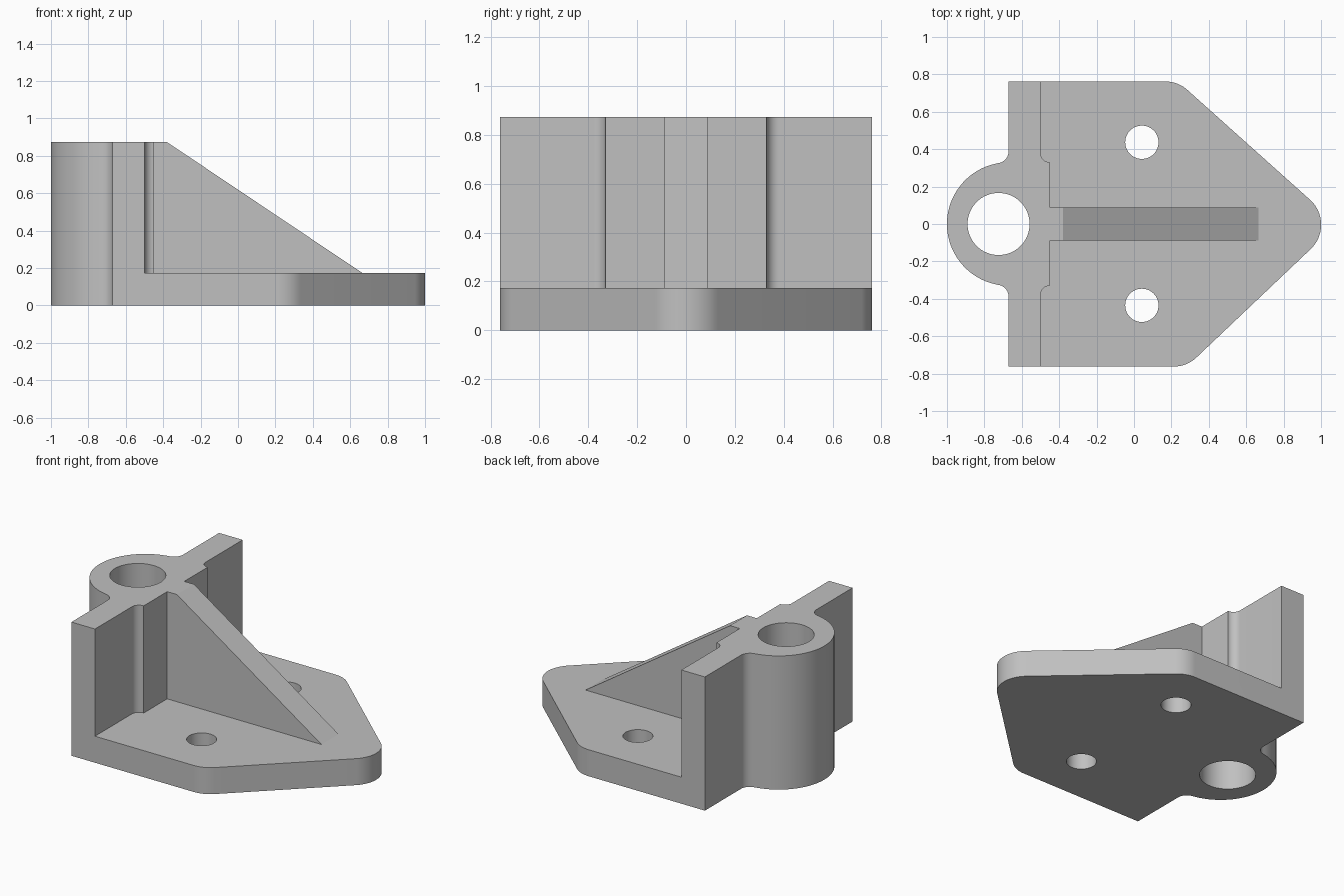
import bpy, bmesh, math
from mathutils import Vector

if "Cube" in bpy.data.objects:
    bpy.data.objects.remove(bpy.data.objects["Cube"])

HEIGHT, BASE = 0.873, 0.173

grey = bpy.data.materials.new("cast grey")
grey.use_nodes = True
grey.diffuse_color = (0.53, 0.53, 0.53, 1)
grey.node_tree.nodes["Principled BSDF"].inputs["Base Color"].default_value = (0.53, 0.53, 0.53, 1)


def arc(cx, cy, r, start, end, n=12):
    angles = [math.radians(start + (end - start) * i / n) for i in range(n + 1)]
    return [(cx + r * math.cos(a), cy + r * math.sin(a)) for a in angles]


def rounded(before, corner, after, r, n=14):
    """Points of a fillet arc replacing a convex corner (counter-clockwise)."""
    p = Vector(corner)
    u, v = (Vector(before) - p).normalized(), (Vector(after) - p).normalized()
    half = u.angle(v) / 2
    c = p + (u + v).normalized() * r / math.sin(half)
    first = p + u * r / math.tan(half) - c
    start = math.degrees(math.atan2(first.y, first.x))
    return arc(c.x, c.y, r, start, start + 180 - math.degrees(half) * 2, n)


def prism(name, points, offset):
    """Extrude a closed loop of 3D points along an offset."""
    bm = bmesh.new()
    face = bm.faces.new([bm.verts.new(p) for p in points])
    out = bmesh.ops.extrude_face_region(bm, geom=[face])
    bmesh.ops.translate(bm, vec=offset, verts=[g for g in out["geom"] if isinstance(g, bmesh.types.BMVert)])
    bmesh.ops.recalc_face_normals(bm, faces=bm.faces)
    mesh = bpy.data.meshes.new(name)
    bm.to_mesh(mesh)
    bm.free()
    mesh.materials.append(grey)
    obj = bpy.data.objects.new(name, mesh)
    bpy.context.collection.objects.link(obj)
    return obj


def upright(name, outline, z0, z1):
    return prism(name, [(x, y, z0) for x, y in outline], (0, 0, z1 - z0))


# Back wall with round boss and inner pad: half outline, then mirrored
tangent = math.degrees(math.atan2(0.39, 0.065))
half = arc(-0.45, 0.38, 0.05, 270, 180)
half += [(-0.5, 0.762), (-0.67, 0.762)]
half += arc(-0.735, 0.39, 0.065, 0, -tangent)
half += arc(-0.67, 0, 0.33, 180 - tangent, 180, 28)[1:]
outline = half + [(x, -y) for x, y in reversed(half[:-1])]
bracket = upright("bracket", outline, 0, HEIGHT)

# Base plate with a rounded point
rear_l, side_l, tip = (-0.6, 0.762), (0.235, 0.762), (1.086, 0)
rear_r, side_r = (-0.6, -0.762), (0.283, -0.762)
plate_outline = [rear_l, rear_r]
plate_outline += rounded(rear_r, side_r, tip, 0.175)
plate_outline += rounded(side_r, tip, side_l, 0.18, 20)
plate_outline += rounded(tip, side_l, rear_l, 0.175)
plate = upright("base_plate", plate_outline, 0, BASE)

# Sloping rib between wall and plate
slope = (HEIGHT - BASE) / 1.045
profile = [(-0.48, 0.1), (0.665 + (BASE - 0.1) / slope, 0.1), (-0.38, HEIGHT), (-0.48, HEIGHT)]
rib = prism("rib", [(x, -0.088, z) for x, z in profile], (0, 0.176, 0))

# Cutters for the boss bore and the two plate holes
holes = [("bore_cutter", -0.724, 0, 0.166), ("left_hole_cutter", 0.042, 0.437, 0.089),
         ("right_hole_cutter", 0.042, -0.435, 0.089)]
cutters = [upright(n, arc(x, y, r, 0, 360, 64)[:-1], -0.2, HEIGHT + 0.2) for n, x, y, r in holes]

# Fuse the solids, cut the holes
tools = [(plate, "UNION"), (rib, "UNION")] + [(c, "DIFFERENCE") for c in cutters]
for tool, operation in tools:
    mod = bracket.modifiers.new(tool.name, "BOOLEAN")
    mod.operation, mod.solver, mod.object = operation, "EXACT", tool
    tool.hide_render = True
bpy.context.view_layer.update()
fused = bpy.data.meshes.new_from_object(bracket.evaluated_get(bpy.context.evaluated_depsgraph_get()))
bracket.modifiers.clear()
bracket.data = fused
for tool, _ in tools:
    bpy.data.objects.remove(tool)

# Merge coplanar seams and smooth the curved sides
bm = bmesh.new()
bm.from_mesh(fused)
bmesh.ops.remove_doubles(bm, verts=bm.verts, dist=0.0001)
bmesh.ops.dissolve_limit(bm, angle_limit=math.radians(0.2), verts=bm.verts, edges=bm.edges)
bm.to_mesh(fused)
bm.free()
bpy.ops.object.select_all(action="DESELECT")
bracket.select_set(True)
bpy.context.view_layer.objects.active = bracket
bpy.ops.object.shade_smooth_by_angle(angle=math.radians(30))
